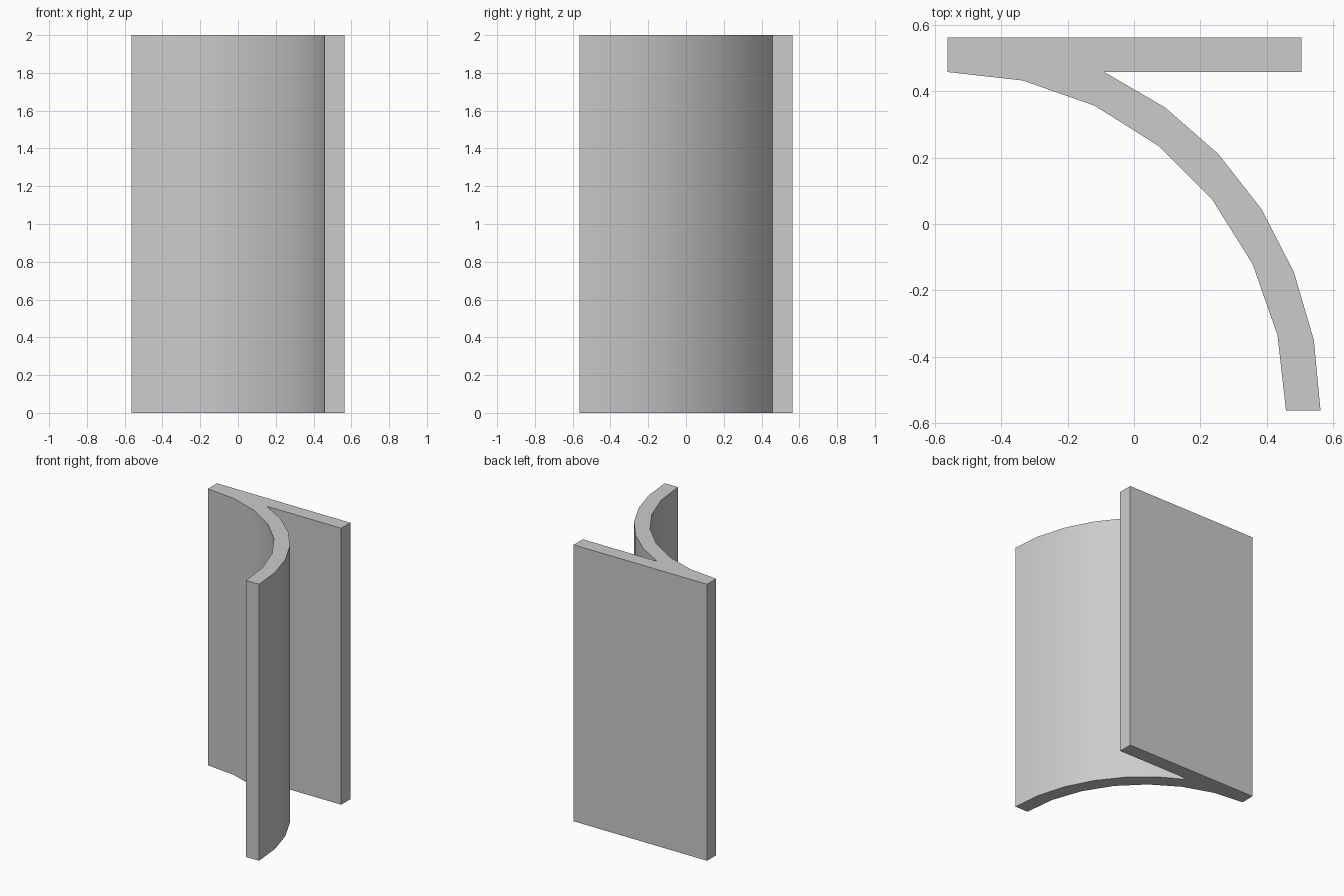
import bpy
import bmesh
from math import asin, cos, sin, pi

if "Cube" in bpy.data.objects:
    bpy.data.objects.remove(bpy.data.objects["Cube"])

HALF = 0.5625        # half the footprint
OUTER = 1.125        # curved wall radii, centred on the front left corner of the plan
INNER = 1.0208
HEIGHT = 2.0
PLATE_END = 0.505


def arc(radius, start, end, steps):
    angles = [start + (end - start) * i / steps for i in range(steps + 1)]
    return [(radius * cos(a) - HALF, radius * sin(a) - HALF) for a in angles]


# Plan outline: outer arc up to the plate, around the plate, back along the inner arc
meet = asin(INNER / OUTER)
plate_front = INNER - HALF
outline = arc(OUTER, 0, meet, 6)
outline += [(PLATE_END, plate_front), (PLATE_END, HALF), (-HALF, HALF)]
outline += arc(INNER, pi / 2, 0, 7)

# Extrude the outline to full height
bm = bmesh.new()
base = bm.faces.new([bm.verts.new((x, y, 0)) for x, y in outline])
raised = bmesh.ops.extrude_face_region(bm, geom=[base], use_keep_orig=True)
top = [v for v in raised["geom"] if isinstance(v, bmesh.types.BMVert)]
bmesh.ops.translate(bm, verts=top, vec=(0, 0, HEIGHT))
bmesh.ops.recalc_face_normals(bm, faces=bm.faces[:])
mesh = bpy.data.meshes.new("curved_wall_with_plate")
bm.to_mesh(mesh)
bm.free()

wall = bpy.data.objects.new("curved_wall_with_plate", mesh)
bpy.context.collection.objects.link(wall)

# Plain grey material
grey = bpy.data.materials.new("light_grey")
grey.use_nodes = True
colour = (0.6, 0.6, 0.6, 1)
grey.diffuse_color = colour
grey.node_tree.nodes["Principled BSDF"].inputs["Base Color"].default_value = colour
mesh.materials.append(grey)

# Smooth the curve, keep the corners sharp
bpy.ops.object.select_all(action="DESELECT")
wall.select_set(True)
bpy.context.view_layer.objects.active = wall
bpy.ops.object.shade_smooth_by_angle(angle=pi / 6)
